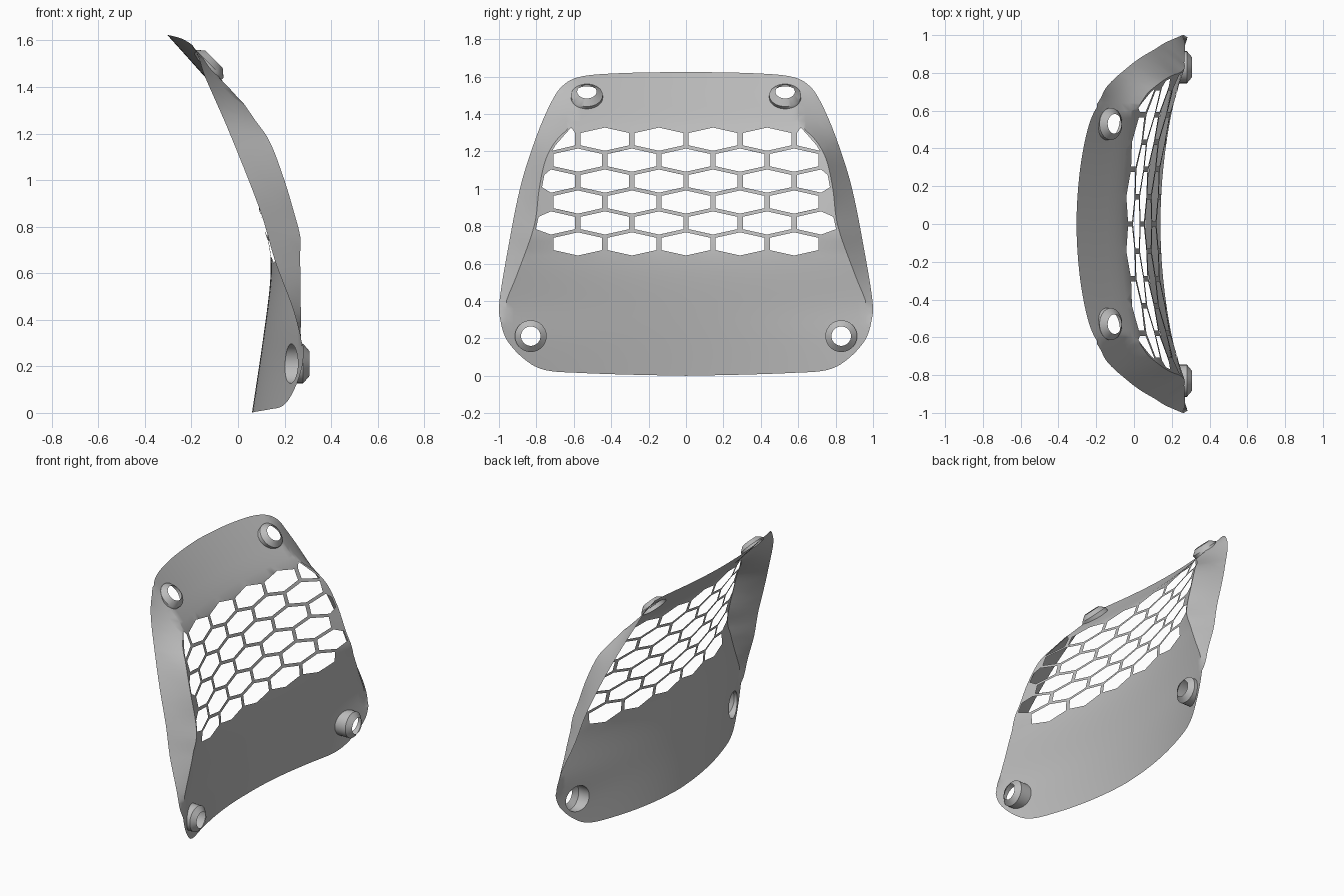
import bpy, math
from mathutils import Vector
from mathutils.geometry import delaunay_2d_cdt

cube = bpy.data.objects.get("Cube")
if cube:
    bpy.data.objects.remove(cube)


def make_material(name, value):
    mat = bpy.data.materials.new(name)
    mat.use_nodes = True
    colour = (value, value, value, 1)
    mat.diffuse_color = colour
    mat.node_tree.nodes["Principled BSDF"].inputs["Base Color"].default_value = colour
    return mat


grey = make_material("plain grey", 0.5)


def dense(points, n=6):
    """Smooth curve through the points."""
    pts = [Vector(p) for p in points]
    pts = [2 * pts[0] - pts[1]] + pts + [2 * pts[-1] - pts[-2]]
    out = []
    for a, b, c, d in zip(pts, pts[1:], pts[2:], pts[3:]):
        for i in range(n):
            t = i / n
            out.append(b + (c - a) * t / 2 + (2 * a - 5 * b + 4 * c - d) * t**2 / 2
                       + (3 * b - a - 3 * c + d) * t**3 / 2)
    return out + [pts[-2]]


def look(curve, z):
    """Value of a (height, value) curve at a height."""
    for a, b in zip(curve, curve[1:]):
        if z <= b[0]:
            t = (z - a[0]) / max(b[0] - a[0], 1e-6)
            return a[1] + (b[1] - a[1]) * min(max(t, 0), 1)
    return curve[-1][1]


# Panel curves, all as (height, value)
edge_y = dense([(0, 0), (.006, .3), (.015, .56), (.03, .75), (.085, .86), (.19, .957),
                (.3, .993), (.4, .997), (.65, .957), (1, .888), (1.26, .807),
                (1.45, .727), (1.55, .66), (1.6, .56), (1.618, .35), (1.625, 0)])
edge_x = dense([(.3, .275), (.45, .235), (.65, .16), (.87, .095), (1.2, -.035),
                (1.44, -.14), (1.55, -.18), (1.62, -.25)])
centre_x = dense([(0, .06), (.3, .105), (.55, .137), (.68, .137), (.8, .11), (1, .055),
                  (1.28, -.025), (1.36, -.07), (1.48, -.175), (1.625, -.305)])
bow = dense([(0, .23), (.2, .2), (.4, .165), (.65, .17), (.8, .225), (1.15, .23),
             (1.3, .18), (1.62, .18)])
ridge_y = dense([(.25, 1), (.4, .96), (.55, .9), (.8, .812), (1, .785), (1.15, .752),
                 (1.25, .7), (1.33, .625), (1.4, .59), (1.52, .6), (1.62, .65)])


def surface(y, z):
    """Depth of the panel: bowed middle, folded back beyond the ridge."""
    y = abs(y)
    ridge, edge = look(ridge_y, z), look(edge_y, z)
    middle = look(centre_x, z) + look(bow, z) * min(y, ridge)**2
    if y > ridge and edge > ridge + .005:
        t = min((y - ridge) / (edge - ridge), 1)
        return middle + (look(edge_x, z) - middle) * t
    return middle


def inside(p, loop):
    hit = False
    for a, b in zip(loop, loop[1:] + loop[:1]):
        if (a[1] > p[1]) != (b[1] > p[1]):
            if p[0] < a[0] + (b[0] - a[0]) * (p[1] - a[1]) / (b[1] - a[1]):
                hit = not hit
    return hit


def finish(name, verts, faces):
    mesh = bpy.data.meshes.new(name)
    mesh.from_pydata(verts, [], faces)
    mesh.materials.append(grey)
    obj = bpy.data.objects.new(name, mesh)
    bpy.context.collection.objects.link(obj)
    bpy.ops.object.select_all(action='DESELECT')
    obj.select_set(True)
    bpy.context.view_layer.objects.active = obj
    bpy.ops.object.shade_smooth_by_angle(angle=math.radians(35))
    return obj


# Honeycomb holes, trimmed to stay inside the ridge
PITCH_Y, PITCH_Z, HALF_W, HALF_H, SHOULDER = .289, .112, .13, .062, .033
holes = []
for row in range(6):
    z0 = .705 + row * PITCH_Z
    odd = row % 2
    count = 6 if odd else 5
    for col in range(count):
        y0 = (col - (count - 1) / 2) * PITCH_Y
        loop = []
        for dy, dz in ((0, HALF_H), (-HALF_W, SHOULDER), (-HALF_W, -SHOULDER),
                       (0, -HALF_H), (HALF_W, -SHOULDER), (HALF_W, SHOULDER)):
            y, z = y0 + dy, z0 + dz
            limit = look(ridge_y, z) - .014
            loop.append((max(-limit, min(limit, y)), z))
        holes.append(loop)

# Hollow mounting bosses: skirt on the panel, short wall, cone
SEG = 32
boss_specs = [("lower", .83, .212, 0, .262), ("upper", .53, 1.487, 45, -.135)]
for label, y0, z0, tilt, x0 in boss_specs:
    a = math.radians(tilt)
    axis, up = Vector((math.cos(a), 0, math.sin(a))), Vector((-math.sin(a), 0, math.cos(a)))
    for side, sign in (("left", 1), ("right", -1)):
        base = Vector((x0, sign * y0, z0))
        verts, ring = [], []
        for height, radius in ((0, .085), (.018, .085), (.046, .052)):
            for i in range(SEG):
                t = math.tau * i / SEG
                p = (base + axis * height + up * radius * math.sin(t)
                     + Vector((0, radius * math.cos(t), 0)))
                if height == 0:
                    p.x = min(surface(p.y, p.z), (p + axis * .015).x)
                    ring.append((p.y, p.z))
                verts.append(p)
        faces = [(k * SEG + i, k * SEG + (i + 1) % SEG,
                  (k + 1) * SEG + (i + 1) % SEG, (k + 1) * SEG + i)
                 for k in range(2) for i in range(SEG)]
        finish(f"{label}_boss_{'back' if sign > 0 else 'front'}", verts, faces)
        holes.append(ring)

# Panel: triangulated flat with its holes, then bent to shape
points, edges = [], []


def add_loop(loop, closed=True):
    start, n = len(points), len(loop)
    points.extend(Vector(p) for p in loop)
    edges.extend((start + i, start + (i + 1) % n) for i in range(n if closed else n - 1))


half = [(p[1], p[0]) for p in edge_y]
outline = half + [(-y, z) for y, z in reversed(half[1:-1])]
add_loop(outline)
for loop in holes:
    add_loop(loop)
for sign in (1, -1):
    add_loop([(sign * p[1], p[0]) for p in ridge_y if .42 < p[0] < 1.4], closed=False)
STEP = .04
for i in range(-24, 25):
    for j in range(1, 41):
        p = (i * STEP, j * STEP)
        if inside((p[0] * 1.015, p[1]), outline):
            points.append(Vector(p))

flat, _, tris, *_ = delaunay_2d_cdt(points, edges, [list(range(len(outline)))], 1, 1e-5)
kept = []
for tri in tris:
    mid = sum((flat[i] for i in tri), Vector((0, 0))) / len(tri)
    if inside(mid, outline) and not any(inside(mid, h) for h in holes):
        kept.append(list(tri))
used = sorted({i for tri in kept for i in tri})
index = {v: k for k, v in enumerate(used)}
finish("grille_panel",
       [(surface(*flat[i]), flat[i].x, flat[i].y) for i in used],
       [[index[i] for i in tri] for tri in kept])
